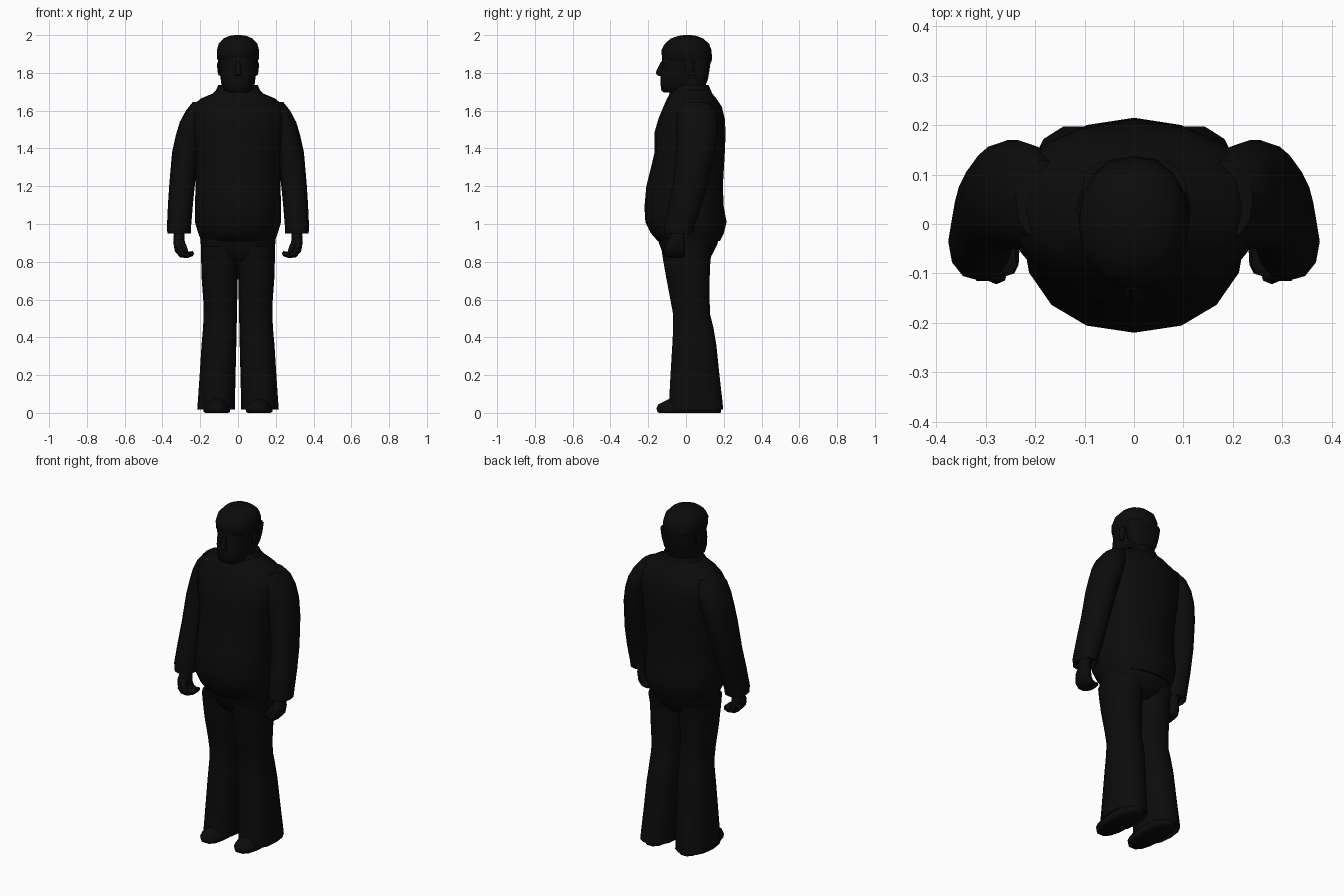
import bpy, bmesh, math
from mathutils import Vector

mat = bpy.data.materials.new("near black")
mat.diffuse_color = (0.0035, 0.0035, 0.0035, 1)


def loft(name, rings, n=16, power=1.0, mirror=False, angle=50):
    """Skin through rings (x, y, z, half x, half y, tilt in degrees about y)."""
    bm = bmesh.new()
    loops = []
    for x, y, z, rx, ry, *tilt in rings:
        t = math.radians(tilt[0]) if tilt else 0
        loop = []
        for i in range(n):
            a = 2 * math.pi * i / n
            c, s = math.cos(a), math.sin(a)
            u = math.copysign(abs(c) ** power, c) * rx
            v = math.copysign(abs(s) ** power, s) * ry
            loop.append(bm.verts.new((x + u * math.cos(t), y + v, z + u * math.sin(t))))
        loops.append(loop)
    for a, b in zip(loops, loops[1:]):
        for i in range(n):
            j = (i + 1) % n
            bm.faces.new((a[i], a[j], b[j], b[i]))
    bm.faces.new(loops[0][::-1])
    bm.faces.new(loops[-1])
    bmesh.ops.recalc_face_normals(bm, faces=bm.faces)
    mesh = bpy.data.meshes.new(name)
    bm.to_mesh(mesh)
    bm.free()
    obj = bpy.data.objects.new(name, mesh)
    bpy.context.collection.objects.link(obj)
    mesh.materials.append(mat)
    if mirror:
        obj.modifiers.new("mirror", "MIRROR")
    bpy.ops.object.select_all(action='DESELECT')
    obj.select_set(True)
    bpy.context.view_layer.objects.active = obj
    bpy.ops.object.shade_smooth_by_angle(angle=math.radians(angle))
    return obj


def body(z, front, back, rx, x=0):
    """Ring given by its front and back limits."""
    return (x, (front + back) / 2, z, rx, (back - front) / 2)


# Jacket with a full belly, gathered at the hem
loft("jacket", [
    body(0.91, -0.15, 0.18, 0.195), body(0.95, -0.185, 0.20, 0.21),
    body(1.01, -0.215, 0.215, 0.228), body(1.09, -0.22, 0.20, 0.228),
    body(1.20, -0.21, 0.195, 0.225), body(1.37, -0.168, 0.205, 0.23),
    body(1.48, -0.168, 0.21, 0.245), body(1.56, -0.145, 0.205, 0.255),
    body(1.62, -0.12, 0.19, 0.25), body(1.665, -0.10, 0.16, 0.195),
    body(1.69, -0.085, 0.14, 0.135), body(1.71, -0.08, 0.13, 0.115)], 16, 0.9)

# Upturned collar
loft("collar", [
    body(1.67, -0.095, 0.145, 0.14), body(1.70, -0.085, 0.135, 0.12),
    body(1.735, -0.06, 0.12, 0.105), body(1.73, -0.05, 0.105, 0.09)], 16)

# Sleeves, hanging slightly forward
loft("sleeve", [
    (0.315, -0.04, 0.975, 0.045, 0.06), (0.312, -0.038, 0.95, 0.062, 0.075),
    (0.312, -0.035, 0.99, 0.064, 0.080),
    (0.305, -0.005, 1.10, 0.066, 0.088), (0.295, 0.025, 1.22, 0.068, 0.093),
    (0.275, 0.05, 1.38, 0.074, 0.102), (0.255, 0.06, 1.47, 0.074, 0.11),
    (0.235, 0.06, 1.54, 0.073, 0.11), (0.21, 0.055, 1.60, 0.066, 0.105),
    (0.185, 0.05, 1.645, 0.055, 0.08)], 12, 0.9, True)

# Curled hands and thumbs
loft("hand", [
    (0.312, -0.04, 0.99, 0.03, 0.034), (0.312, -0.045, 0.94, 0.028, 0.036),
    (0.312, -0.055, 0.90, 0.031, 0.052, 5), (0.308, -0.06, 0.865, 0.028, 0.058, -20),
    (0.293, -0.06, 0.843, 0.024, 0.056, -55), (0.268, -0.058, 0.835, 0.016, 0.052, -90),
    (0.245, -0.056, 0.843, 0.014, 0.046, -120), (0.236, -0.056, 0.852, 0.006, 0.03, -130)],
    10, 0.8, True)
loft("thumb", [
    (0.305, -0.075, 0.92, 0.015, 0.017), (0.292, -0.098, 0.89, 0.018, 0.018),
    (0.279, -0.106, 0.86, 0.015, 0.016), (0.267, -0.108, 0.842, 0.008, 0.009)], 8, 1, True)

# Seat of the trousers
loft("trouser_seat", [
    body(0.80, -0.09, 0.10, 0.13), body(0.84, -0.122, 0.14, 0.192),
    body(0.89, -0.14, 0.165, 0.197), body(0.95, -0.16, 0.18, 0.20)], 16, 0.85)

# Flared trouser legs, hollow at the hem
loft("trouser_leg", [
    body(0.05, -0.07, 0.17, 0.08, 0.115), body(0.018, -0.095, 0.20, 0.10, 0.116),
    body(0.07, -0.092, 0.195, 0.098, 0.114), body(0.20, -0.085, 0.18, 0.095, 0.108),
    body(0.36, -0.075, 0.163, 0.092, 0.101), body(0.45, -0.07, 0.148, 0.089, 0.096),
    body(0.52, -0.07, 0.13, 0.088, 0.094), body(0.60, -0.085, 0.127, 0.090, 0.094),
    body(0.72, -0.108, 0.128, 0.096, 0.097), body(0.81, -0.124, 0.132, 0.098, 0.097),
    body(0.88, -0.135, 0.15, 0.098, 0.098)], 14, 0.85, True)

# Shoes with flat soles and rounded toes
shoe = loft("shoe", [
    body(0.0, -0.145, 0.185, 0.062, 0.112), body(0.006, -0.155, 0.19, 0.070, 0.112),
    body(0.025, -0.16, 0.19, 0.072, 0.112), body(0.045, -0.15, 0.185, 0.064, 0.112),
    body(0.06, -0.12, 0.175, 0.050, 0.112), body(0.085, -0.07, 0.15, 0.04, 0.112)],
    14, 0.8, True)

# Neck, then the head with its jaw and brow
loft("neck", [body(1.66, -0.06, 0.10, 0.085), body(1.80, -0.06, 0.115, 0.088)], 14)
loft("head", [
    body(1.695, -0.115, -0.02, 0.045), body(1.705, -0.13, 0.02, 0.07),
    body(1.74, -0.135, 0.08, 0.088), body(1.79, -0.135, 0.11, 0.095),
    body(1.84, -0.125, 0.12, 0.098), body(1.88, -0.128, 0.12, 0.10),
    body(1.94, -0.11, 0.11, 0.09), body(1.97, -0.06, 0.07, 0.06)], 16, 0.9)

# Nose and ears
loft("nose", [
    (0, -0.13, 1.783, 0.016, 0.014), (0, -0.138, 1.795, 0.021, 0.022),
    (0, -0.136, 1.81, 0.017, 0.021), (0, -0.125, 1.86, 0.010, 0.008)], 8)
loft("ear", [
    (0.095, 0.01, 1.785, 0.008, 0.012), (0.099, 0.015, 1.81, 0.010, 0.02),
    (0.10, 0.018, 1.845, 0.011, 0.024), (0.098, 0.015, 1.865, 0.007, 0.015)], 8, 1, True)

# Swept hair: a cap over the skull and a lower back part
loft("hair_cap", [
    body(1.855, -0.10, 0.133, 0.102), body(1.875, -0.127, 0.138, 0.110),
    body(1.92, -0.13, 0.135, 0.112), body(1.955, -0.112, 0.122, 0.102),
    body(1.982, -0.08, 0.09, 0.077), body(1.996, -0.04, 0.055, 0.045),
    body(2.0, -0.01, 0.025, 0.015)], 16, 0.9)
loft("hair_back", [
    body(1.735, 0.03, 0.105, 0.07), body(1.77, 0.02, 0.118, 0.086),
    body(1.82, 0.015, 0.126, 0.099), body(1.88, 0.01, 0.135, 0.106)], 14, 0.8)
